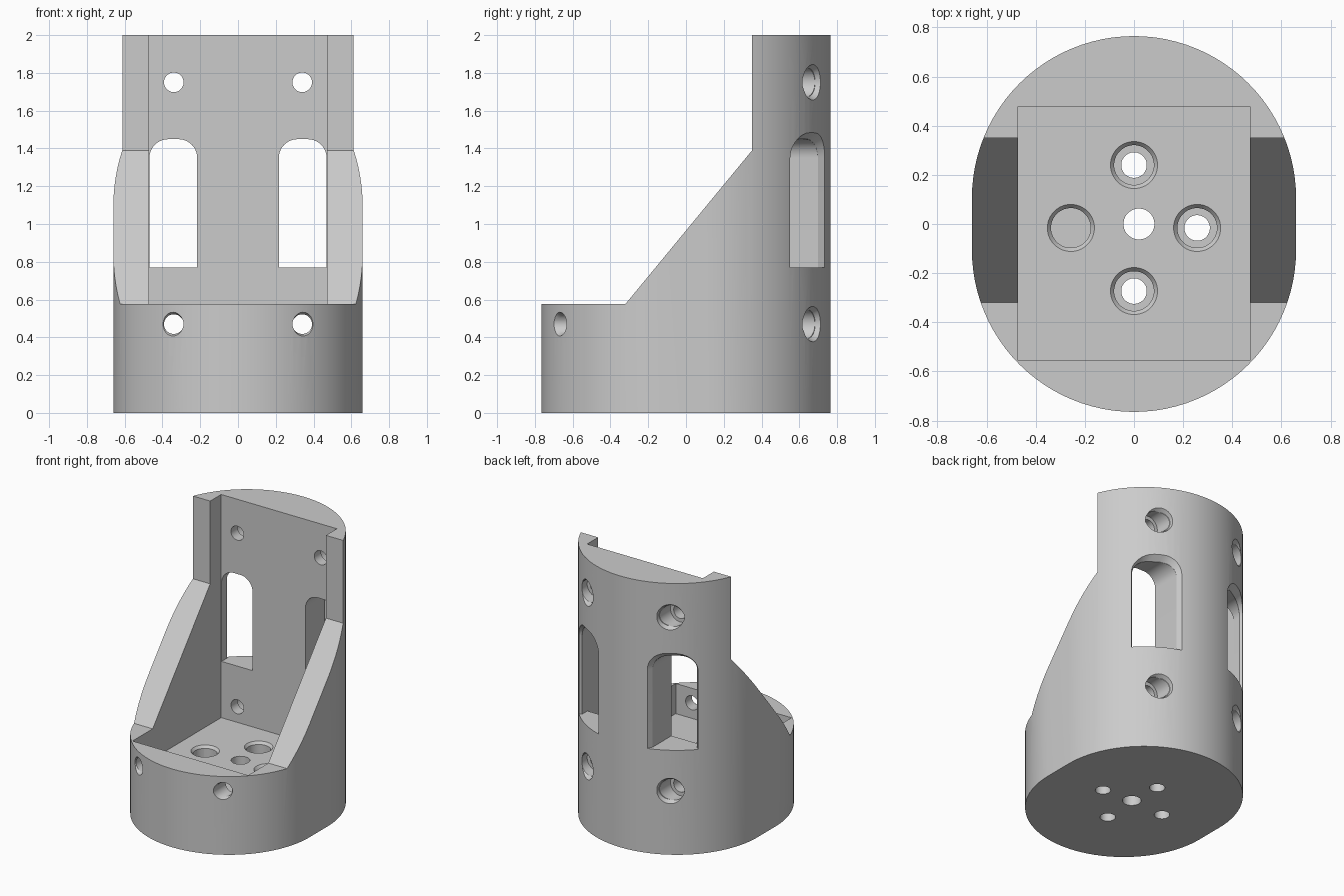
import bpy, bmesh, math
from mathutils import Vector

if "Cube" in bpy.data.objects:
    bpy.data.objects.remove(bpy.data.objects["Cube"])

R, OFF = 0.66, 0.105          # plan outline: two half circles joined by short straights
HOLE_X = 0.34
FLOOR = 0.355


def loft(name, a, b):
    """Closed solid between two matching loops of 3D points."""
    bm = bmesh.new()
    va = [bm.verts.new(p) for p in a]
    vb = [bm.verts.new(p) for p in b]
    bm.faces.new(va)
    bm.faces.new(vb)
    n = len(va)
    for i in range(n):
        j = (i + 1) % n
        bm.faces.new((va[i], va[j], vb[j], vb[i]))
    bmesh.ops.recalc_face_normals(bm, faces=bm.faces)
    me = bpy.data.meshes.new(name)
    bm.to_mesh(me)
    bm.free()
    ob = bpy.data.objects.new(name, me)
    bpy.context.collection.objects.link(ob)
    return ob


def ring(center, axis, r, n=32):
    axis = Vector(axis).normalized()
    u = Vector((0, 0, 1)) if abs(axis.z) < 0.9 else Vector((1, 0, 0))
    v = axis.cross(u)
    return [Vector(center) + r * (math.cos(t) * u + math.sin(t) * v)
            for t in (2 * math.pi * (i + 0.5) / n for i in range(n))]


def cut(cutter):
    mod = body.modifiers.new("cut", 'BOOLEAN')
    mod.operation = 'DIFFERENCE'
    mod.solver = 'EXACT'
    mod.object = cutter
    bpy.context.view_layer.objects.active = body
    bpy.ops.object.modifier_apply(modifier=mod.name)
    bpy.data.objects.remove(cutter)


def drill(p, q, r0, r1=None):
    axis = Vector(q) - Vector(p)
    cut(loft("drill_cutter", ring(p, axis, r0), ring(q, axis, r1 or r0)))


# Body: rounded column
outline = []
for sign, start in ((1, 0), (-1, math.pi)):
    for i in range(49):
        t = start + math.pi * i / 48
        outline.append((R * math.cos(t), sign * OFF + R * math.sin(t)))
body = loft("motor_mount_body", [(x, y, 0) for x, y in outline],
            [(x, y, 2) for x, y in outline])

# Open front with sloping side walls
side = [(-1, 0.577), (-0.32, 0.577), (0.35, 1.39), (0.35, 2.2), (-1, 2.2)]
cut(loft("slope_cutter", [(-1, y, z) for y, z in side], [(1, y, z) for y, z in side]))

# Square pocket
pocket = [(-0.472, -0.555), (0.472, -0.555), (0.472, 0.478), (-0.472, 0.478)]
cut(loft("pocket_cutter", [(x, y, FLOOR) for x, y in pocket],
         [(x, y, 2.3) for x, y in pocket]))

# Floor: four countersunk screw holes and the centre hole
for x, y in ((0, 0.24), (0, -0.273), (0.257, -0.016), (-0.257, -0.016)):
    drill((x, y, -0.1), (x, y, 0.5), 0.052)
    drill((x, y, 0.2), (x, y, 0.5), 0.081)
    drill((x, y, FLOOR - 0.02), (x, y, FLOOR + 0.02), 0.08, 0.112)
drill((0.02, 0, -0.1), (0.02, 0, 0.5), 0.063)


def window_loop(grow, depth, s):
    """Round-topped window outline, following the slant of the outer wall."""
    x0, x1, z0, z1, r = 0.215 - grow, 0.47 + grow, 0.77, 1.45 + grow, 0.1 + grow
    pts = [(x0, z0), (x1, z0)]
    for cx, a0 in ((x1 - r, 0), (x0 + r, math.pi / 2)):
        for i in range(11):
            a = a0 + math.pi / 2 * i / 10
            pts.append((cx + r * math.cos(a), z1 - r + r * math.sin(a)))
    return [(s * x, 0.729 - (x - 0.215) * 0.63 + depth if depth is not None else None, z)
            for x, z in pts]


for s in (-1, 1):
    # Rear windows, straight through and then flared at the outside
    w = window_loop(-0.001, 0, s)
    cut(loft("window_cutter", [(x, 0.4, z) for x, y, z in w], [(x, 1.0, z) for x, y, z in w]))
    cut(loft("window_flare_cutter", window_loop(0.0, -0.03, s), window_loop(0.08, 0.09, s)))

    # Rear screw holes with softened recesses
    h = math.sqrt(R * R - HOLE_X ** 2)
    for z in (0.47, 1.75):
        n = Vector((s * HOLE_X, h, 0)) / R
        p = Vector((s * HOLE_X, OFF + h, z))
        drill((s * HOLE_X, 0.4, z), (s * HOLE_X, 1, z), 0.052)
        drill((s * HOLE_X, 0.555, z), (s * HOLE_X, 1, z), 0.078)
        drill(p - n * 0.03, p + n * 0.06, 0.076, 0.13)

    # Front screw holes, softened at the outside
    n = Vector((s * HOLE_X, -h, 0)) / R
    p = Vector((s * HOLE_X, -OFF - h, 0.47))
    drill((s * HOLE_X, -1, 0.47), (s * HOLE_X, -0.45, 0.47), 0.052)
    drill(p - n * 0.05 + Vector((s * 0.02, 0, 0)), p + n * 0.06, 0.045, 0.09)

# Single grey colour, smooth curved faces with crisp edges
grey = bpy.data.materials.new("plain_grey")
grey.diffuse_color = (0.6, 0.6, 0.6, 1)
grey.use_nodes = True
grey.node_tree.nodes["Principled BSDF"].inputs["Base Color"].default_value = grey.diffuse_color
body.data.materials.clear()
body.data.materials.append(grey)
for f in body.data.polygons:
    f.material_index = 0
body.select_set(True)
bpy.context.view_layer.objects.active = body
bpy.ops.object.shade_smooth_by_angle(angle=math.radians(25))
